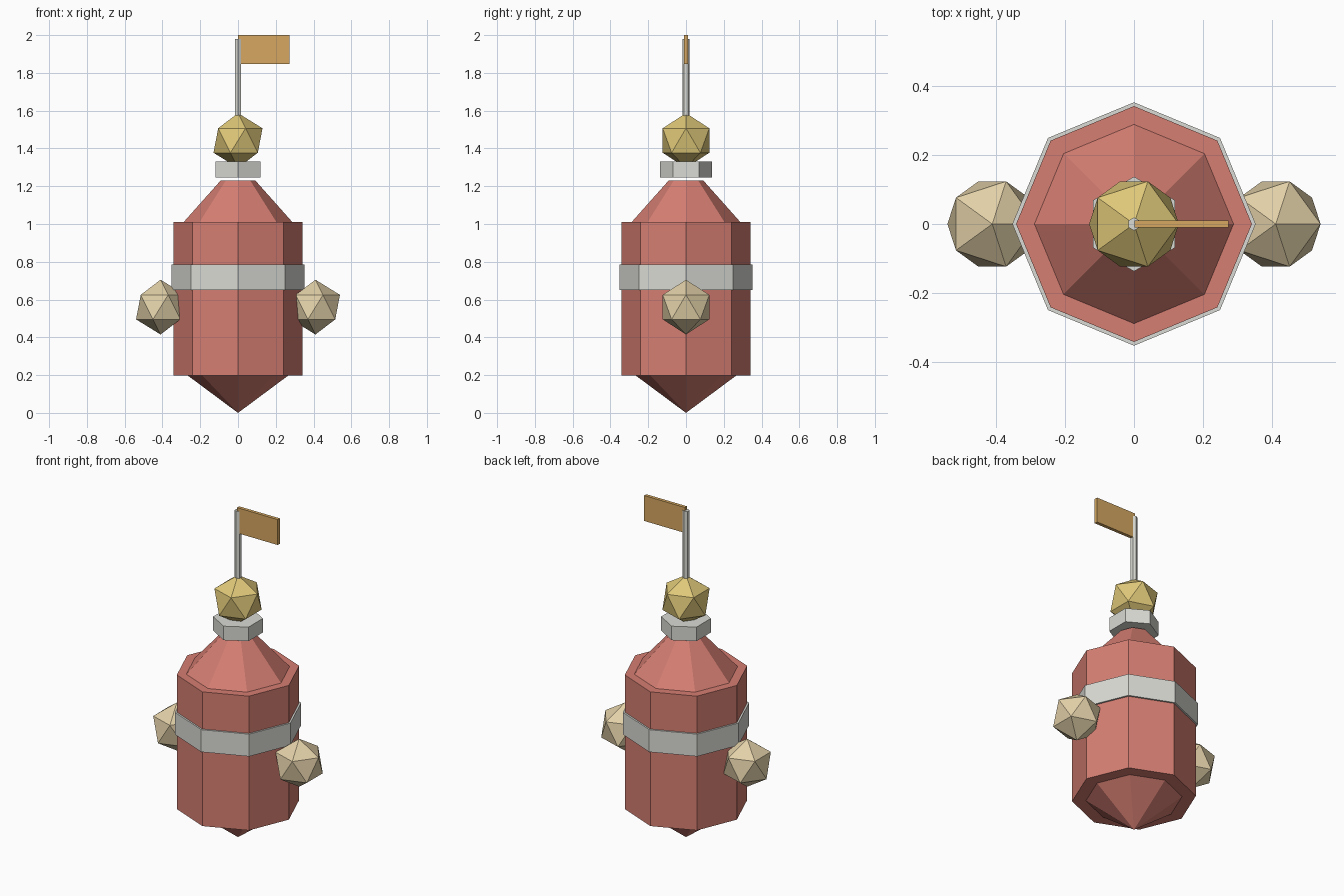
import bpy
from math import pi

cube = bpy.data.objects.get("Cube")
if cube:
    bpy.data.objects.remove(cube, do_unlink=True)


def material(name, rgb):
    mat = bpy.data.materials.new(name)
    mat.use_nodes = True
    color = (*rgb, 1)
    mat.diffuse_color = color
    mat.node_tree.nodes["Principled BSDF"].inputs["Base Color"].default_value = color
    return mat


RED = material("dusty red", (0.67, 0.21, 0.17))
GREY = material("pale grey", (0.70, 0.70, 0.66))
GOLD = material("gold", (0.74, 0.58, 0.19))
TAN = material("tan", (0.76, 0.63, 0.39))
OCHRE = material("ochre", (0.67, 0.39, 0.12))


def finish(name, mat):
    obj = bpy.context.object
    obj.name = name
    obj.data.name = name
    obj.data.materials.append(mat)
    return obj


def frustum(name, mat, sides, z0, z1, r0, r1):
    """Faceted upright prism or cone between two heights."""
    bpy.ops.mesh.primitive_cone_add(vertices=sides, radius1=r0, radius2=r1,
                                    depth=z1 - z0, location=(0, 0, (z0 + z1) / 2))
    return finish(name, mat)


def ball(name, mat, x, z):
    """Twenty-sided ball."""
    bpy.ops.mesh.primitive_ico_sphere_add(subdivisions=1, radius=0.145, location=(x, 0, z))
    return finish(name, mat)


# Octagonal body with pointed base, sloped shoulder and band
frustum("bottom_point", RED, 8, 0, 0.197, 0, 0.265)
frustum("body", RED, 8, 0.197, 1.01, 0.341, 0.341)
frustum("body_band", GREY, 8, 0.65, 0.785, 0.352, 0.352)
frustum("shoulder", RED, 8, 1.01, 1.23, 0.288, 0.092)

# Collar, finial and flagpole
frustum("collar", GREY, 6, 1.245, 1.33, 0.137, 0.137)
ball("finial", GOLD, 0, 1.442)
frustum("flagpole", GREY, 6, 1.55, 1.98, 0.019, 0.019)

# Side balls
for side, x in (("left", 0.41), ("right", -0.41)):
    ball(side + "_side_ball", TAN, x, 0.56)

# Flag
bpy.ops.mesh.primitive_cube_add(size=1, location=(0.137, 0, 1.923))
flag = finish("flag", OCHRE)
flag.scale = (0.272, 0.02, 0.154)
